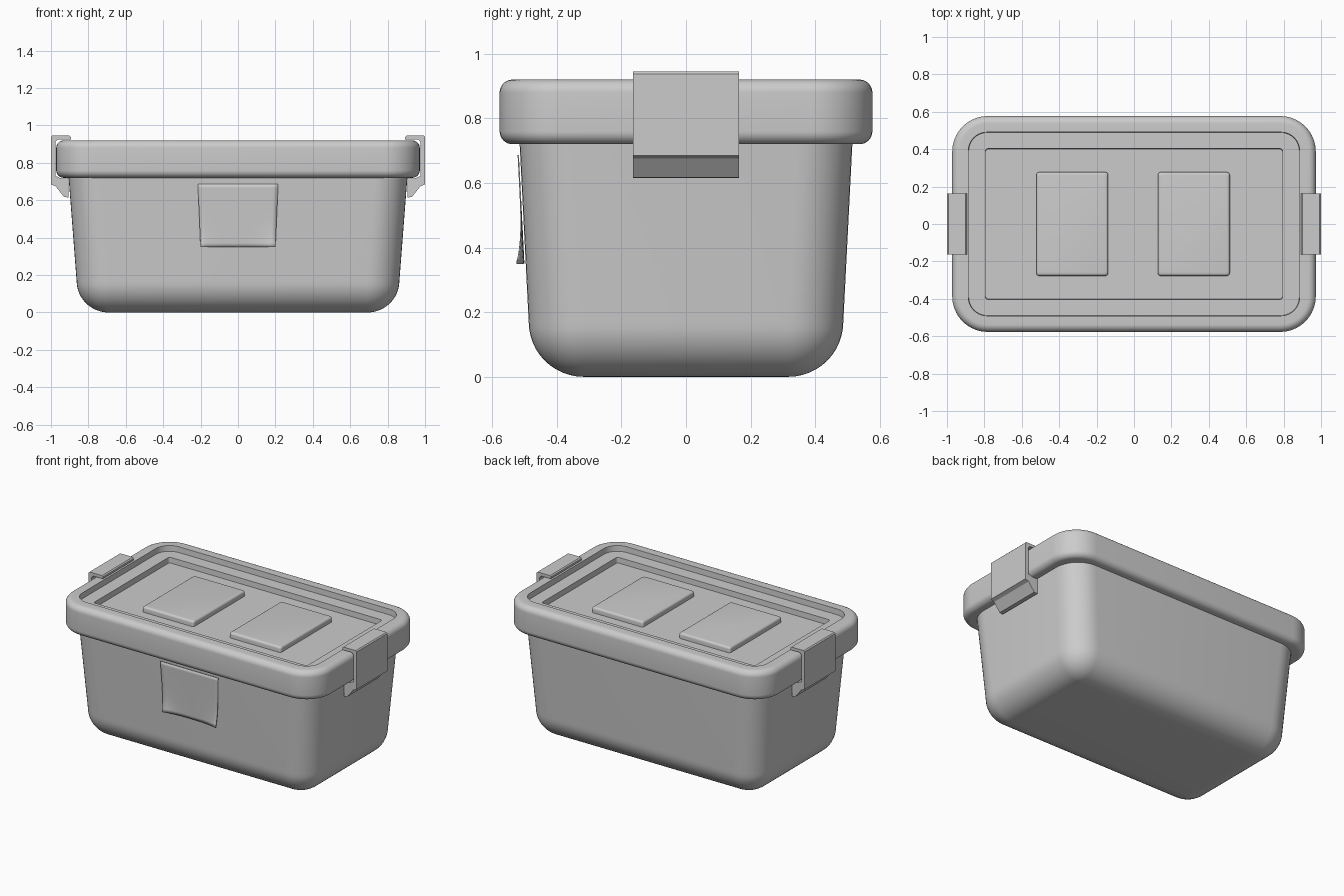
import bpy, bmesh, math

if "Cube" in bpy.data.objects:
    bpy.data.objects.remove(bpy.data.objects["Cube"])


def finish(name, bm, angle=35):
    bmesh.ops.recalc_face_normals(bm, faces=bm.faces[:])
    me = bpy.data.meshes.new(name)
    bm.to_mesh(me)
    bm.free()
    ob = bpy.data.objects.new(name, me)
    bpy.context.collection.objects.link(ob)
    bpy.ops.object.select_all(action='DESELECT')
    ob.select_set(True)
    bpy.context.view_layer.objects.active = ob
    bpy.ops.object.shade_smooth_by_angle(angle=math.radians(angle))
    return ob


def rounded_rect(hx, hy, r, n=10):
    pts = []
    for q, (sx, sy) in enumerate([(1, 1), (-1, 1), (-1, -1), (1, -1)]):
        for i in range(n + 1):
            a = math.pi / 2 * (q + i / n)
            pts.append((sx * (hx - r) + r * math.cos(a), sy * (hy - r) + r * math.sin(a)))
    return pts


def loft(name, rings, cx=0):
    """Skin rounded rectangles given as (half x, half y, corner radius, z)."""
    bm = bmesh.new()
    loops = [[bm.verts.new((x + cx, y, z)) for x, y in rounded_rect(hx, hy, r)]
             for hx, hy, r, z in rings]
    for a, b in zip(loops, loops[1:]):
        for i in range(len(a)):
            j = (i + 1) % len(a)
            bm.faces.new((a[i], a[j], b[j], b[i]))
    bm.faces.new(loops[0])
    bm.faces.new(loops[-1])
    return finish(name, bm)


def arc(hx, hy, r, z, e, a0, a1, n=8):
    """Rings rounding an edge of radius e; hx, hy are the outer sizes, z the arc centre."""
    out = []
    for i in range(n + 1):
        a = math.radians(a0 + (a1 - a0) * i / n)
        d = e * (1 - math.cos(a))
        out.append((hx - d, hy - d, max(r - d, 0.015), z + e * math.sin(a)))
    return out


# tapered tub with rounded bottom
loft("tub", arc(0.863, 0.487, 0.175, 0.17, 0.17, -90, 0, 12)
     + [(0.907, 0.516, 0.17, 0.74)])

# lid with rounded outer edges and a stepped recess
loft("lid", [(0.86, 0.47, 0.14, 0.72)]
     + arc(0.972, 0.577, 0.19, 0.76, 0.04, -90, 0)
     + arc(0.972, 0.577, 0.19, 0.88, 0.04, 0, 90)
     + [(0.886, 0.491, 0.10, 0.92), (0.884, 0.489, 0.10, 0.882),
        (0.795, 0.403, 0.015, 0.882), (0.793, 0.401, 0.015, 0.845)])

# raised panels on the lid
for side, cx in (("left", -0.33), ("right", 0.32)):
    loft("lid_panel_" + side, [(0.192, 0.277, 0.015, 0.84)]
         + arc(0.192, 0.277, 0.015, 0.868, 0.014, 0, 90, 4), cx)

# side clips: hook profile extruded across the width
clip = [(0.893, 0.925), (0.893, 0.938), (0.90, 0.945), (0.993, 0.945), (1.0, 0.938),
        (1.0, 0.685), (0.975, 0.675), (0.93, 0.617), (0.905, 0.615), (0.905, 0.717),
        (0.945, 0.717), (0.977, 0.73), (0.977, 0.91), (0.965, 0.925)]
for side, s in (("left", -1), ("right", 1)):
    bm = bmesh.new()
    face = bm.faces.new([bm.verts.new((s * x, -0.164, z)) for x, z in clip])
    ext = bmesh.ops.extrude_face_region(bm, geom=[face])
    bmesh.ops.translate(bm, vec=(0, 0.328, 0),
                        verts=[v for v in ext["geom"] if isinstance(v, bmesh.types.BMVert)])
    finish("clip_" + side, bm, 25)

# front label, its lower corners lifting off the tub
bm = bmesh.new()
bmesh.ops.create_grid(bm, x_segments=16, y_segments=16, size=1)
for v in bm.verts:
    u, t = v.co.x, (1 - v.co.y) / 2
    z = 0.687 - 0.337 * t
    wall = -0.487 - 0.029 * (z - 0.17) / 0.57
    lift = 0.006 + 0.022 * abs(u) ** 3 * t ** 5
    v.co = (u * (0.215 - 0.015 * t), wall - lift, z)
label = finish("front_label", bm)
solid = label.modifiers.new("thickness", 'SOLIDIFY')
solid.thickness = 0.004
solid.offset = 0
